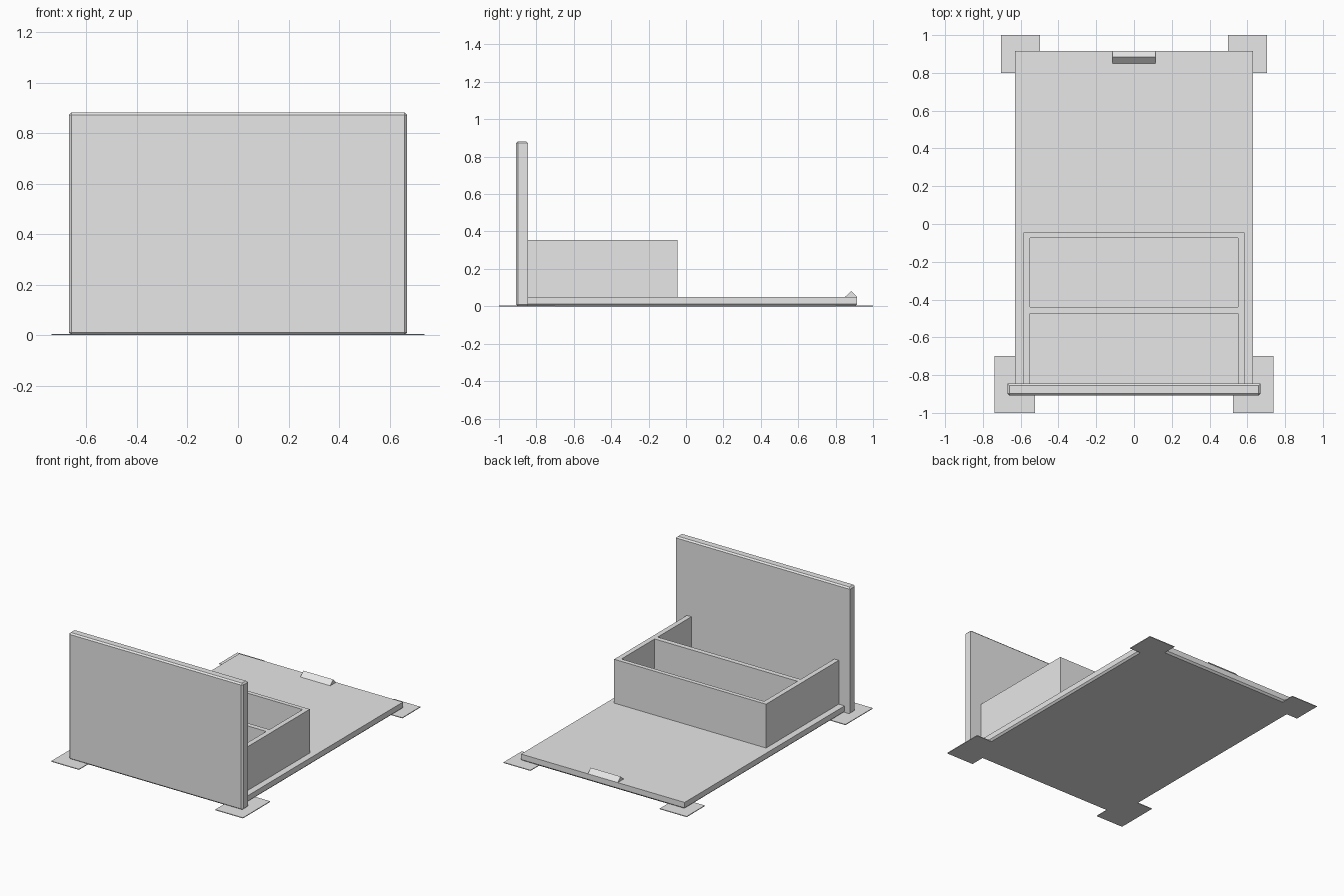
import bpy, bmesh

if "Cube" in bpy.data.objects:
    bpy.data.objects.remove(bpy.data.objects["Cube"], do_unlink=True)

GREY = (0.8, 0.8, 0.8, 1)
mat = bpy.data.materials.new("plain grey")
mat.use_nodes = True
mat.diffuse_color = GREY
mat.node_tree.nodes["Principled BSDF"].inputs["Base Color"].default_value = GREY


def finish(name, bm):
    bmesh.ops.recalc_face_normals(bm, faces=bm.faces[:])
    mesh = bpy.data.meshes.new(name)
    bm.to_mesh(mesh)
    bm.free()
    mesh.materials.append(mat)
    obj = bpy.data.objects.new(name, mesh)
    bpy.context.collection.objects.link(obj)
    return obj


def block(name, lo, hi, chamfer=0, pick=None):
    """Box between two corners; pick chooses the edges to chamfer by midpoint (-1..1)."""
    bm = bmesh.new()
    bmesh.ops.create_cube(bm, size=2)
    chosen = []
    if pick:
        chosen = [e for e in bm.edges if pick((e.verts[0].co + e.verts[1].co) / 2)]
    for v in bm.verts:
        v.co = [a + (b - a) * (c + 1) / 2 for a, b, c in zip(lo, hi, v.co)]
    if chosen:
        bmesh.ops.bevel(bm, geom=chosen, offset=chamfer, segments=1,
                        affect='EDGES', profile=0.5)
    return finish(name, bm)


def prism(name, profile, vector, start):
    """Extrude a closed list of 3D points along a vector."""
    bm = bmesh.new()
    face = bm.faces.new([bm.verts.new(start(p)) for p in profile])
    new = bmesh.ops.extrude_face_region(bm, geom=[face])["geom"]
    bmesh.ops.translate(bm, vec=vector,
                        verts=[g for g in new if isinstance(g, bmesh.types.BMVert)])
    return finish(name, bm)


# Base plate with a chamfered underside
block("base_plate", (-0.63, -0.85, 0), (0.63, 0.915, 0.05), 0.012,
      lambda m: m.z < -0.5 and m.y > -0.5)

# Upright front panel, chamfered around its front, top and bottom
block("front_panel", (-0.67, -0.908, 0), (0.67, -0.845, 0.882), 0.01,
      lambda m: m.y < -0.5 or m.z > 0.5 or (m.z < -0.5 and abs(m.x) > 0.5))

# Tray walls: an E-shaped outline, open toward the front panel
half = [(0.585, -0.845), (0.585, -0.045)]
inner = [(0.55, -0.845), (0.55, -0.475)]
outline = half + [(-x, y) for x, y in reversed(half)]
outline += [(-x, y) for x, y in inner] + list(reversed(inner))
# The rear part is a closed ring, so it is cut out of the solid outline
tray = prism("tray_walls", outline, (0, 0, 0.305), lambda p: (p[0], p[1], 0.05))
cutter = block("tray_pocket_cutter", (-0.55, -0.44, 0), (0.55, -0.075, 0.5))
cutter.hide_render = True
cutter.hide_viewport = True
cutter.display_type = 'WIRE'
cut = tray.modifiers.new("pocket", 'BOOLEAN')
cut.operation = 'DIFFERENCE'
cut.solver = 'EXACT'
cut.object = cutter

# Apply the cut and drop the helper
bpy.context.view_layer.update()
graph = bpy.context.evaluated_depsgraph_get()
tray.data = bpy.data.meshes.new_from_object(tray.evaluated_get(graph))
tray.modifiers.clear()
bpy.data.objects.remove(cutter, do_unlink=True)

# Small wedge-shaped catch at the back edge
prism("catch_ridge", [(0.85, 0.05), (0.915, 0.05), (0.884, 0.081)],
      (0.23, 0, 0), lambda p: (-0.115, p[0], p[1]))

# Thin corner pads
for side, s in (("left", 1), ("right", -1)):
    for end, x0, x1, y0, y1 in (("front", 0.525, 0.738, -1, -0.7),
                                ("back", 0.498, 0.705, 0.8, 1)):
        xs = sorted((s * x0, s * x1))
        block(f"{end}_{side}_pad", (xs[0], y0, 0), (xs[1], y1, 0.005))
